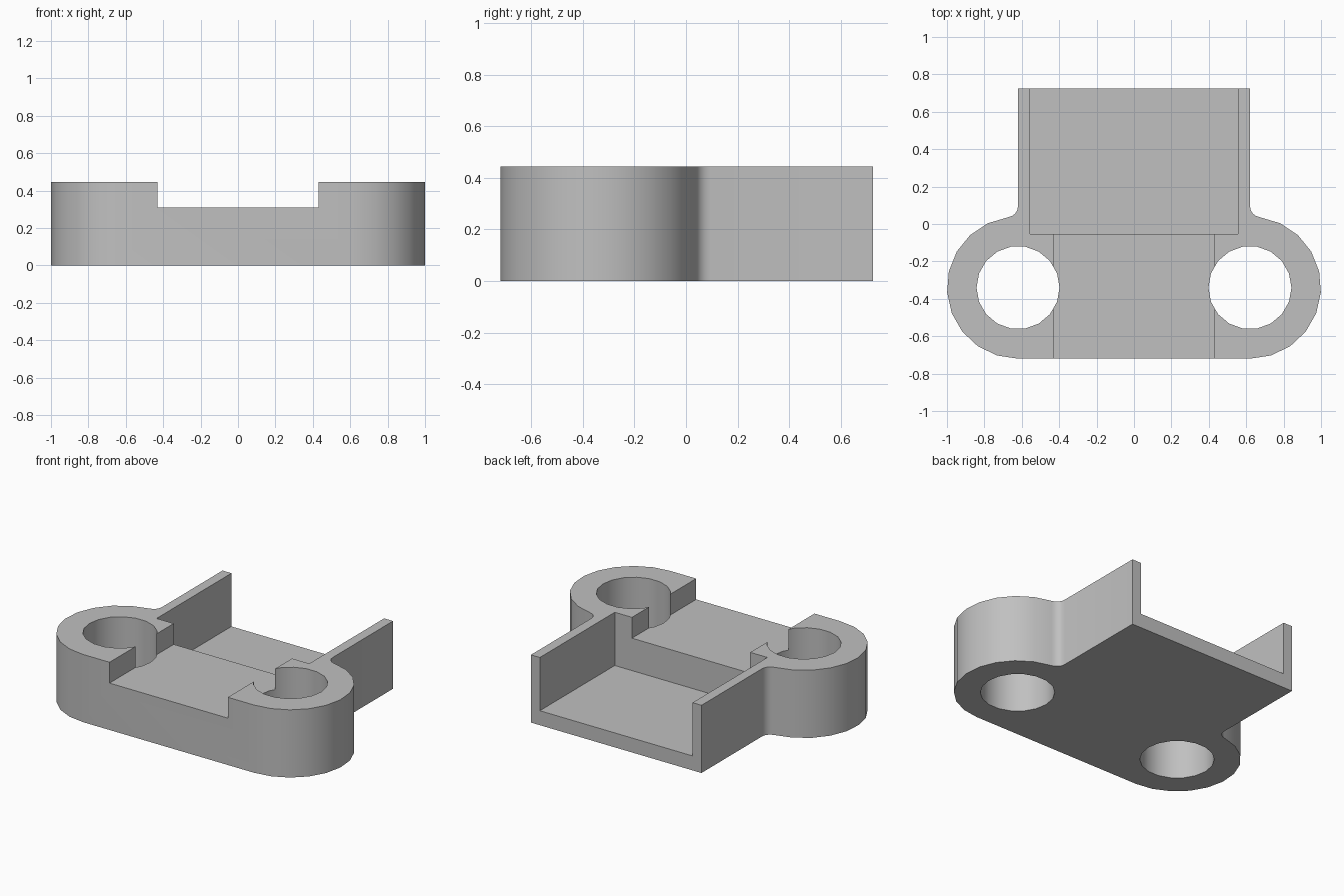
import bpy, bmesh
from math import radians, cos, sin, acos, pi

cube = bpy.data.objects.get("Cube")
if cube:
    bpy.data.objects.remove(cube, do_unlink=True)

HEIGHT = 0.445
EAR_X, EAR_Y, EAR_R = 0.62, -0.34, 0.38
HOLE_R = 0.222
FILLET = 0.06
BACK = 0.725

grey = bpy.data.materials.new("plain grey")
grey.use_nodes = True
colour = (0.53, 0.53, 0.53, 1)
grey.diffuse_color = colour
grey.node_tree.nodes["Principled BSDF"].inputs["Base Color"].default_value = colour


def prism(name, outline, bottom, top):
    """Extrude a counter-clockwise outline from bottom to top."""
    bm = bmesh.new()
    face = bm.faces.new([bm.verts.new((x, y, bottom)) for x, y in outline])
    result = bmesh.ops.extrude_face_region(bm, geom=[face])
    verts = [v for v in result["geom"] if isinstance(v, bmesh.types.BMVert)]
    bmesh.ops.translate(bm, verts=verts, vec=(0, 0, top - bottom))
    bmesh.ops.recalc_face_normals(bm, faces=bm.faces)
    mesh = bpy.data.meshes.new(name)
    bm.to_mesh(mesh)
    bm.free()
    mesh.materials.append(grey)
    obj = bpy.data.objects.new(name, mesh)
    bpy.context.collection.objects.link(obj)
    return obj


def rectangle(half_width, y0, y1):
    return [(-half_width, y0), (half_width, y0), (half_width, y1), (-half_width, y1)]


def arc(cx, cy, r, start, end, steps):
    angles = [start + (end - start) * i / steps for i in range(steps + 1)]
    return [(cx + r * cos(a), cy + r * sin(a)) for a in angles]


def cut(target, cutter):
    cutter.hide_render = True
    mod = target.modifiers.new(cutter.name, "BOOLEAN")
    mod.operation = "DIFFERENCE"
    mod.solver = "EXACT"
    mod.object = cutter
    bpy.context.view_layer.objects.active = target
    bpy.ops.object.modifier_apply(modifier=mod.name)
    bpy.data.objects.remove(cutter, do_unlink=True)


# Right-hand outline: round ear, fillet into the straight side wall, back corner
meet = acos(FILLET / (EAR_R + FILLET))
fillet_y = EAR_Y + (EAR_R + FILLET) * sin(meet)
half = arc(EAR_X, EAR_Y, EAR_R, -pi / 2, meet, 10)
half += arc(EAR_X + FILLET, fillet_y, FILLET, meet - pi, -pi, 4)[1:]
half.append((EAR_X, BACK))
outline = half + [(-x, y) for x, y in reversed(half)]
body = prism("bracket_body", outline, 0, HEIGHT)

# Deep tray open at the back, and shallower channel open at the front
cut(body, prism("tray_cutter", rectangle(0.555, -0.053, 1), 0.095, 1))
cut(body, prism("channel_cutter", rectangle(0.43, -1, -0.03), 0.308, 1))

# Through holes in both ears
for side in (-1, 1):
    ring = arc(side * EAR_X, EAR_Y, HOLE_R, 0, 2 * pi, 18)[:-1]
    cut(body, prism("hole_cutter", ring, -1, 1))

# Smooth curved walls, crisp edges
for obj in bpy.context.selected_objects:
    obj.select_set(False)
body.select_set(True)
bpy.context.view_layer.objects.active = body
bpy.ops.object.shade_smooth_by_angle(angle=radians(30))
